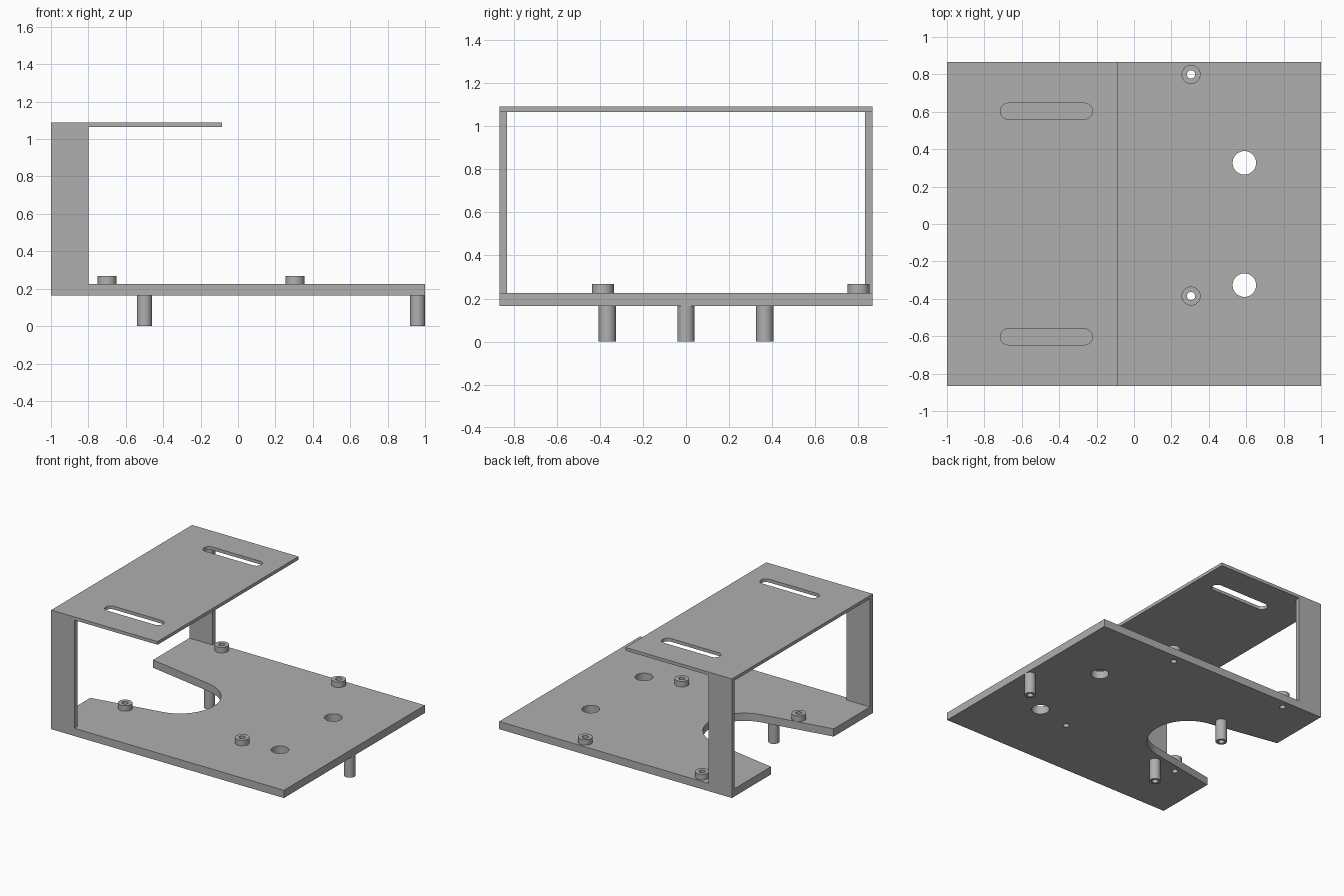
import bpy, bmesh
from math import cos, sin, pi, radians

cube = bpy.data.objects.get("Cube")
if cube:
    bpy.data.objects.remove(cube, do_unlink=True)

grey = bpy.data.materials.new("plain grey")
grey.use_nodes = True
grey.diffuse_color = (0.43, 0.43, 0.43, 1)
grey.node_tree.nodes["Principled BSDF"].inputs["Base Color"].default_value = grey.diffuse_color


# Outline helpers
def arc(x, y, r, start=0.0, end=2 * pi, n=32):
    return [(x + r * cos(start + (end - start) * i / n),
             y + r * sin(start + (end - start) * i / n)) for i in range(n + 1)]


def circle(x, y, r):
    return arc(x, y, r)[:-1]


def rect(x0, x1, y0, y1):
    return [(x0, y0), (x1, y0), (x1, y1), (x0, y1)]


def slot(x0, x1, y, r):
    return arc(x1 - r, y, r, -pi / 2, pi / 2, 16) + arc(x0 + r, y, r, pi / 2, 3 * pi / 2, 16)


def slab(name, z0, z1, outline, holes=()):
    """Extrude an outline with holes from z0 to z1."""
    bm = bmesh.new()
    edges = []
    for loop in [outline, *holes]:
        vs = [bm.verts.new((x, y, z0)) for x, y in loop]
        edges += [bm.edges.new((vs[i - 1], vs[i])) for i in range(len(vs))]
    bmesh.ops.triangle_fill(bm, use_beauty=True, edges=edges, normal=(0, 0, 1))
    ext = bmesh.ops.extrude_face_region(bm, geom=bm.faces[:], use_keep_orig=True)
    top = [g for g in ext["geom"] if isinstance(g, bmesh.types.BMVert)]
    bmesh.ops.translate(bm, verts=top, vec=(0, 0, z1 - z0))
    bmesh.ops.recalc_face_normals(bm, faces=bm.faces[:])
    mesh = bpy.data.meshes.new(name)
    bm.to_mesh(mesh)
    bm.free()
    mesh.materials.append(grey)
    obj = bpy.data.objects.new(name, mesh)
    bpy.context.collection.objects.link(obj)
    bpy.ops.object.select_all(action="DESELECT")
    obj.select_set(True)
    bpy.context.view_layer.objects.active = obj
    bpy.ops.object.shade_smooth_by_angle(angle=radians(30))
    return obj


HALF_Y = 0.865
BASE_Z, FLOOR_Z, ROOF_Z, TOP_Z = 0.165, 0.225, 1.065, 1.09
BORE = 0.022
standoffs = [(x, y) for x in (-0.70, 0.305) for y in (-0.385, 0.80)]
legs = [(-0.5, -0.365), (-0.5, 0.365), (0.96, 0)]

# Base plate with a keyhole notch in its side and drilled holes
tilt = radians(79.8)
notch = arc(-0.5, 0, 0.29, tilt, -tilt, 40)
base = [(-1, -HALF_Y), (1, -HALF_Y), (1, HALF_Y), (-1, HALF_Y),
        (-1, 0.385), *notch, (-1, -0.385)]
holes = [circle(0.59, s * 0.327, 0.063) for s in (-1, 1)]
holes += [circle(x, y, BORE) for x, y in standoffs]
slab("base_plate", BASE_Z, FLOOR_Z, base, holes)

# Raised shelf with two slots
slab("upper_shelf", ROOF_Z, TOP_Z, rect(-1, -0.085, -HALF_Y, HALF_Y),
     [slot(-0.715, -0.222, s * 0.603, 0.043) for s in (-1, 1)])

# Upright supports
for side, s in (("front", -1), ("back", 1)):
    ys = sorted((s * 0.83, s * HALF_Y))
    slab(side + "_upright", FLOOR_Z, ROOF_Z, rect(-1, -0.8, *ys))

# Tubular standoffs and legs
for i, (x, y) in enumerate(standoffs, 1):
    slab(f"standoff_{i}", FLOOR_Z, 0.268, circle(x, y, 0.051), [circle(x, y, BORE)])
for i, (x, y) in enumerate(legs, 1):
    slab(f"leg_{i}", 0, BASE_Z, circle(x, y, 0.04), [circle(x, y, BORE)])
